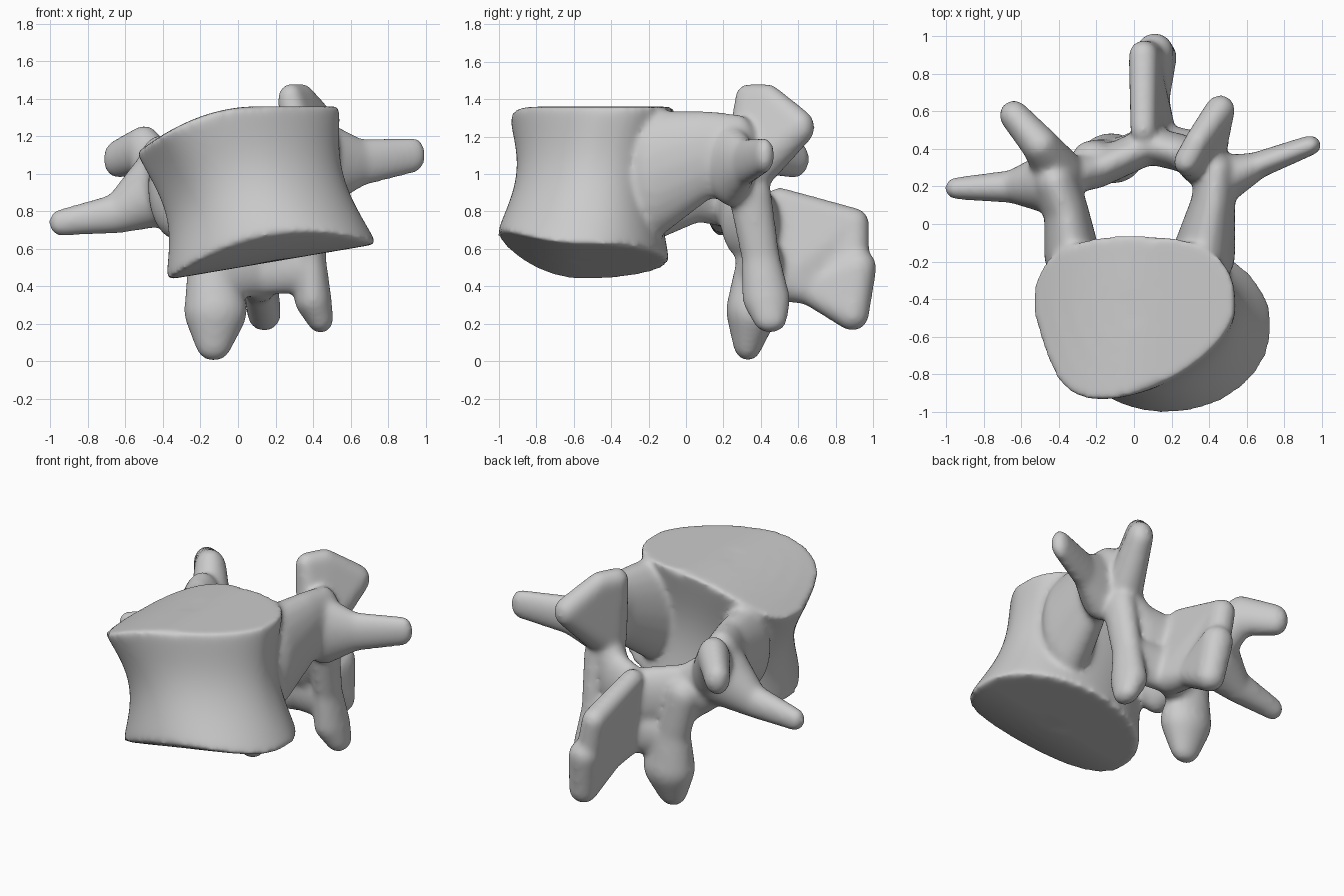
import bpy, bmesh
from math import copysign, cos, sin, pi
from mathutils import Vector

cube = bpy.data.objects.get("Cube")
if cube:
    bpy.data.objects.remove(cube)

bone = bpy.data.materials.new("bone grey")
bone.use_nodes = True
bone.diffuse_color = (.6, .6, .6, 1)
bone.node_tree.nodes["Principled BSDF"].inputs["Base Color"].default_value = bone.diffuse_color

parts = []


def add_part(name, bm):
    """Turn a finished bmesh into a named object."""
    bmesh.ops.recalc_face_normals(bm, faces=bm.faces)
    mesh = bpy.data.meshes.new(name)
    bm.to_mesh(mesh)
    bm.free()
    mesh.materials.append(bone)
    part = bpy.data.objects.new(name, mesh)
    bpy.context.collection.objects.link(part)
    parts.append(part)


# Unit ball reused for every knob
ball = bmesh.new()
bmesh.ops.create_icosphere(ball, subdivisions=3, radius=1)
ball_points = [vert.co.copy() for vert in ball.verts]
ball.free()


def limb(name, *knobs, deep=1, tall=1, span=2):
    """Bony limb: hulls around each run of neighbouring knobs (x, y, z, radius)."""
    bm = bmesh.new()
    for first in range(len(knobs) - span + 1):
        verts = []
        for x, y, z, radius in knobs[first:first + span]:
            centre = Vector((x, y, z))
            for point in ball_points:
                offset = Vector((point.x, point.y * deep, point.z * tall))
                verts.append(bm.verts.new(centre + offset * radius))
        bmesh.ops.convex_hull(bm, input=verts)
        inside = [vert for vert in verts if not vert.link_faces]
        bmesh.ops.delete(bm, geom=inside, context='VERTS')
    add_part(name, bm)


def upper_rim(angle, shrink):
    """Heart-shaped rim, pointed at the front and curving down to the right."""
    side, back = cos(angle), sin(angle)
    if back > 0:
        x, y = .54 * copysign(abs(side) ** .8, side), .39 * back ** .7
    else:
        x, y = .54 * side - .19 * (-back) ** 3, -.49 * (-back) ** 1.4
    x, y = x * shrink, y * shrink - .45
    return Vector((x, y, 1.36 - .6 * max(0, .1 - x) ** 2))


def lower_rim(angle, shrink):
    """Oval rim, tilted to the right and turned up at the front."""
    x = .18 + .56 * cos(angle) * shrink
    y = -.55 + .46 * sin(angle) * shrink
    return Vector((x, y, .5 + .17 * x + .7 * max(0, -y - .55) ** 2))


def body_ring(bm, height, shrink, sides=72):
    """One cross-section between the rims, narrowed at the waist."""
    waist = 1 - .14 * max(0, sin(pi * height)) ** 1.2
    axis = lower_rim(0, 0).lerp(upper_rim(0, 0), height)
    ring = []
    for step in range(sides):
        angle = 2 * pi * step / sides
        point = lower_rim(angle, shrink).lerp(upper_rim(angle, shrink), height)
        point.xy = axis.xy + (point.xy - axis.xy) * waist
        ring.append(bm.verts.new(point))
    return ring


# Vertebral body, closed by shrinking rings on both end plates
bm = bmesh.new()
levels = 16
end_plate = (.2, .4, .6, .8)
rings = [body_ring(bm, 0, shrink) for shrink in end_plate]
rings += [body_ring(bm, level / levels, 1) for level in range(levels + 1)]
rings += [body_ring(bm, 1, shrink) for shrink in reversed(end_plate)]
for low, high in zip(rings, rings[1:]):
    for i in range(len(low)):
        bm.faces.new((low[i - 1], low[i], high[i], high[i - 1]))
bm.faces.new(rings[0])
bm.faces.new(rings[-1])
add_part("vertebral body", bm)

# Pedicles, spreading into the body
limb("left pedicle", (.37, -.17, 1, .17), (.42, .1, 1.1, .12), (.44, .28, 1.1, .11), tall=2)
limb("right pedicle", (-.33, -.17, .93, .15), (-.36, .06, .97, .12),
     (-.42, .22, .96, .13), tall=1.9)

# Transverse processes
limb("left transverse process", (.47, .24, 1.05, .14), (.65, .31, 1.06, .08),
     (.94, .42, 1.1, .06), deep=.9, tall=1.6)
limb("right transverse process", (-.43, .22, .92, .17), (-.64, .2, .79, .09),
     (-.95, .19, .74, .06), tall=1.2)

# Superior articular processes
limb("left superior process", (.28, .33, 1.4, .07), (.36, .32, 1, .12),
     (.34, .44, 1.4, .07), (.46, .61, 1.25, .08), tall=1.2, span=3)
limb("right superior process", (-.4, .28, .95, .13), (-.5, .42, 1.13, .1),
     (-.64, .58, 1.08, .08), tall=1.3)

# Laminae behind the canal
limb("left lamina", (.38, .32, .95, .1), (.25, .38, .75, .1), (.08, .42, .7, .1), tall=2)
limb("right lamina", (-.37, .25, .88, .1), (-.2, .29, .75, .1), (.08, .42, .7, .1), tall=2)
limb("lower arch", (.36, .4, .52, .09), (.12, .45, .5, .09), (-.1, .36, .48, .09), tall=1.7)

# Inferior articular processes
limb("left inferior process", (.4, .34, .9, .09), (.39, .4, .55, .08),
     (.4, .43, .33, .1), (.44, .45, .22, .07), deep=1.3)
limb("right inferior process", (-.22, .36, .77, .11), (-.15, .36, .5, .12),
     (-.12, .35, .27, .17), (-.13, .33, .1, .1), deep=.8)

# Spinous process: a leaning blade with a flared root
limb("spinous process", (.05, .5, .86, .07), (.12, .5, .42, .1), (.05, .9, .74, .08),
     (.11, .66, .38, .08), (.14, .89, .25, .09), (.11, .92, .5, .1), span=3)

# Fuse the parts into one surface and soften the joints
vertebra = parts[0]
with bpy.context.temp_override(active_object=vertebra, object=vertebra,
                               selected_objects=parts, selected_editable_objects=parts):
    bpy.ops.object.join()
vertebra.name = "vertebra"
fuse = vertebra.modifiers.new("fuse", 'REMESH')
fuse.mode = 'VOXEL'
fuse.voxel_size = .016
fuse.use_smooth_shade = True
soften = vertebra.modifiers.new("soften", 'SMOOTH')
soften.factor = .5
soften.iterations = 18
